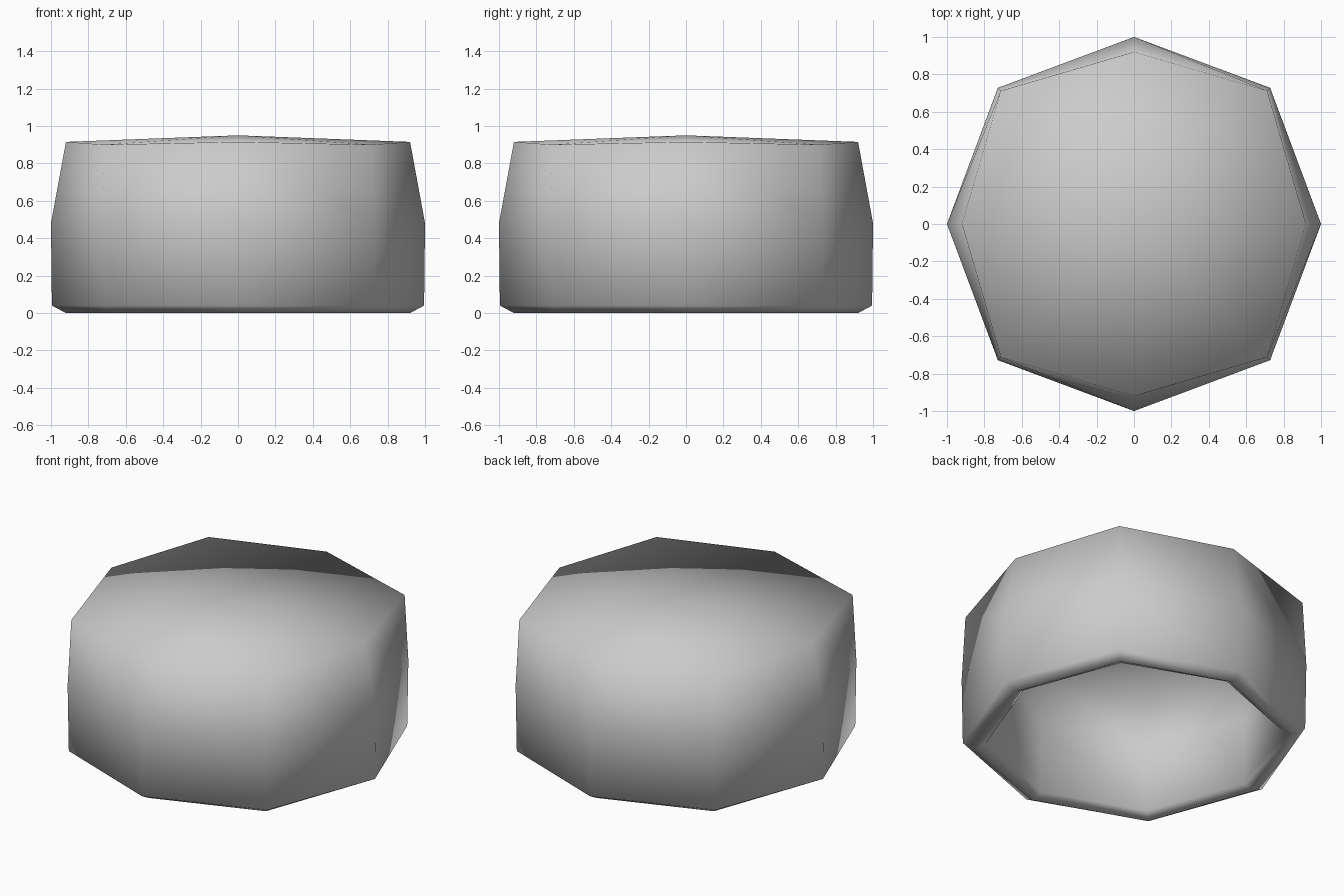
import bpy, bmesh, math

if "Cube" in bpy.data.objects:
    bpy.data.objects.remove(bpy.data.objects["Cube"])

# Rings from outer crown, down, round the lip, up to the inner crown:
# (axis radius, diagonal x/y offset, axis z, diagonal z)
RINGS = [
    (0.92, 0.712, 0.915, 0.90),
    (1.00, 0.728, 0.48, 0.47),
    (0.995, 0.723, 0.04, 0.04),
    (0.92, 0.675, 0.0, 0.0),
    (0.86, 0.625, 0.03, 0.03),
    (0.86, 0.625, 0.48, 0.47),
    (0.80, 0.615, 0.775, 0.765),
]
OUTER_APEX, INNER_APEX = 0.95, 0.81

bm = bmesh.new()


def make_ring(axis, diag, z_axis, z_diag):
    verts = []
    for i in range(8):
        a = i * math.pi / 4
        r, z = (diag * math.sqrt(2), z_diag) if i % 2 else (axis, z_axis)
        verts.append(bm.verts.new((r * math.cos(a), r * math.sin(a), z)))
    return verts


def cap(ring, z):
    # four quads meeting at the centre
    centre = bm.verts.new((0, 0, z))
    for i in range(0, 8, 2):
        bm.faces.new((centre, ring[i], ring[i + 1], ring[(i + 2) % 8]))


# Walls and lip
rings = [make_ring(*r) for r in RINGS]
for upper, lower in zip(rings, rings[1:]):
    for i in range(8):
        j = (i + 1) % 8
        bm.faces.new((upper[i], lower[i], lower[j], upper[j]))

# Crown, outside and inside
cap(rings[0], OUTER_APEX)
cap(rings[-1], INNER_APEX)

bmesh.ops.recalc_face_normals(bm, faces=bm.faces)
for f in bm.faces:
    f.smooth = True

mesh = bpy.data.meshes.new("hollow_cap")
bm.to_mesh(mesh)
bm.free()
obj = bpy.data.objects.new("hollow_cap", mesh)
bpy.context.collection.objects.link(obj)
